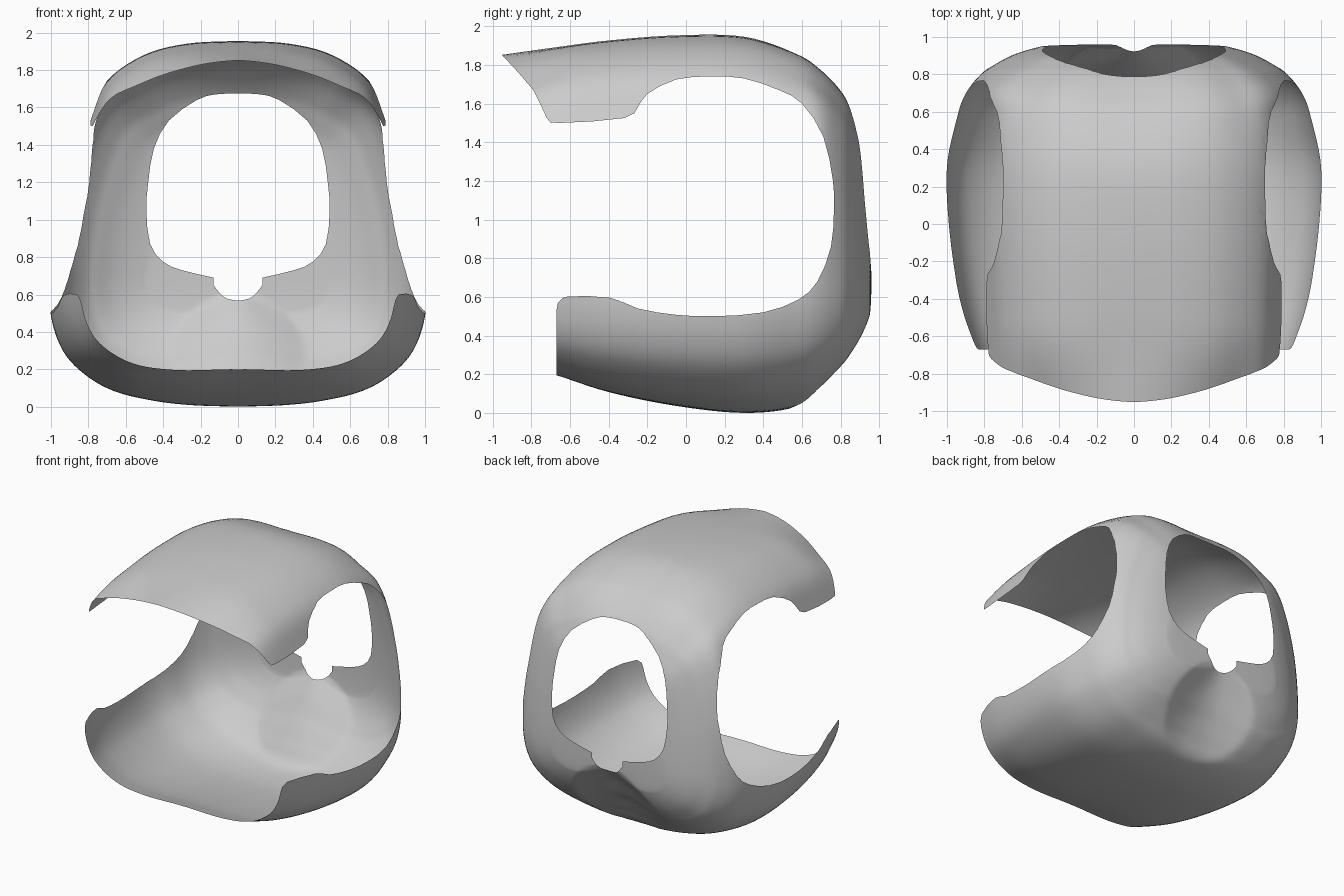
import bpy, bmesh, math
from mathutils import Vector

if "Cube" in bpy.data.objects:
    bpy.data.objects.remove(bpy.data.objects["Cube"])

def spline(keys, n):
    """Catmull-Rom samples through keys, n steps per span."""
    k = [Vector(p) for p in keys]
    k = [2 * k[0] - k[1]] + k + [2 * k[-1] - k[-2]]
    out = []
    for i in range(1, len(k) - 2):
        a, b, c, d = k[i - 1:i + 3]
        for s in range(n):
            t = s / n
            out.append(0.5 * (2 * b + (c - a) * t + (2 * a - 5 * b + 4 * c - d) * t * t
                              + (3 * b - a - 3 * c + d) * t ** 3))
    out.append(k[-2])
    return out

def inside(p, poly):
    hit = False
    for (ax, ay), (bx, by) in zip(poly, poly[1:] + poly[:1]):
        if (ay > p[1]) != (by > p[1]) and p[0] < ax + (p[1] - ay) * (bx - ax) / (by - ay):
            hit = not hit
    return hit

def cut_hole(bm, poly, axis, min_y):
    """Cut a polygon drawn in (axis, z) right through the sheet."""
    for a, b in zip(poly, poly[1:] + poly[:1]):
        lo = (min(a[0], b[0]) - .1, min(a[1], b[1]) - .1)
        hi = (max(a[0], b[0]) + .1, max(a[1], b[1]) + .1)
        geom = set()
        for f in bm.faces:
            c = f.calc_center_median()
            if c.y > min_y and lo[0] < c[axis] < hi[0] and lo[1] < c.z < hi[1]:
                geom.add(f)
                geom.update(f.edges)
                geom.update(f.verts)
        no, co = Vector(), Vector()
        no[axis], no.z = a[1] - b[1], b[0] - a[0]
        co[axis], co.z = a[0], a[1]
        if geom:
            bmesh.ops.bisect_plane(bm, geom=list(geom), dist=1e-5, plane_co=co,
                                   plane_no=no.normalized())
    dead = []
    for f in bm.faces:
        c = f.calc_center_median()
        if c.y > min_y and inside((c[axis], c.z), poly):
            dead.append(f)
    bmesh.ops.delete(bm, geom=dead, context='FACES')

# Half cross-section (x, z) through the widest part, bottom to top
section = [(0, 0), (.25, .008), (.45, .03), (.66, .08), (.82, .17), (.94, .3), (1.005, .5),
           (1, .75), (.95, 1.05), (.88, 1.3), (.795, 1.53), (.7, 1.74), (.5, 1.88),
           (.27, 1.94), (0, 1.955)]
ZC = .8
outline = spline(section, 5)

# Scale of the section along y: y, bottom, side, upper corner, shoulder, top
key_angles = [-90, -20, 42, 60, 90]
profile = [(-1, .62, .7, .94, .84, .905), (-.67, .75, .83, .975, .945, .945),
           (-.4, .865, .92, .99, .98, .975), (-.05, .955, .98, 1, 1, .998),
           (.3, 1, .995, 1, .993, .992), (.57, .96, .935, .98, .94, .915),
           (.7, .83, .885, .95, .875, .835), (.8, .67, .81, .845, .78, .745),
           (.85, .57, .74, .755, .71, .66), (.9, .43, .65, .64, .61, .53),
           (.94, .3, .53, .49, .42, .33), (.955, .22, .42, .33, .27, .2),
           (.963, .03, .03, .03, .03, .03)]

def blend(angle, f):
    for i in range(4):
        if angle <= key_angles[i + 1] or i == 3:
            t = (angle - key_angles[i]) / (key_angles[i + 1] - key_angles[i])
            t = min(1, max(0, t))
            t = t * t * (3 - 2 * t)
            return f[i] * (1 - t) + f[i + 1] * t

# Shell sheet, right half
bm = bmesh.new()
rows = []
for p in spline(profile, 6):
    row = []
    for q in outline:
        s = blend(math.degrees(math.atan2(q[1] - ZC, q[0])), p[1:])
        row.append(bm.verts.new((max(0, q[0] * s), p[0], ZC + (q[1] - ZC) * s)))
    rows.append(row)
for r0, r1 in zip(rows, rows[1:]):
    for i in range(len(r0) - 1):
        bm.faces.new((r0[i], r0[i + 1], r1[i + 1], r1[i]))

# Shallow round dish pressed into the lower back
n = Vector((0, .847, -.53)).normalized()
centre, radius = Vector((0, .79, .30)), .36
for v in bm.verts:
    to = v.co - centre
    r = (to - n * to.dot(n)).length / radius
    if r < 1 and to.dot(n) > -.3:
        v.co -= n * .06 * (1 - r * r)

# Front and side openings, drawn in (y, z)
side_edge = [(-.67, .53), (-.63, .6), (-.39, .595), (-.25, .54), (-.05, .507), (.15, .5),
             (.4, .52), (.58, .585), (.68, .68), (.75, .86), (.765, 1.05), (.76, 1.2),
             (.71, 1.43), (.6, 1.6), (.48, 1.67), (.3, 1.73), (.13, 1.74), (-.05, 1.725),
             (-.2, 1.65), (-.25, 1.58), (-.32, 1.525), (-.65, 1.5), (-.72, 1.525),
             (-.79, 1.67), (-.96, 1.86)]
cut_hole(bm, [Vector(p) for p in ((-1.3, 2.2), (-1.3, -.2), (-.67, -.2))]
         + spline(side_edge, 2), 1, -5)

# Back window with a round notch, drawn in (x, z)
window_edge = [(0, 1.675), (.12, 1.67), (.22, 1.64), (.37, 1.53), (.45, 1.38), (.48, 1.2),
               (.49, 1.05), (.47, .87), (.4, .775), (.3, .73), (.13, .69)]
notch_edge = [(.13, .65), (.1, .61), (.06, .578), (0, .567)]
cut_hole(bm, spline(window_edge, 2) + spline(notch_edge, 2)
         + [Vector((-.1, .567)), Vector((-.1, 1.675))], 0, .3)
bmesh.ops.remove_doubles(bm, verts=bm.verts, dist=1e-4)
bmesh.ops.recalc_face_normals(bm, faces=bm.faces)

mesh = bpy.data.meshes.new("pod_shell")
bm.to_mesh(mesh)
bm.free()
shell = bpy.data.objects.new("pod_shell", mesh)
bpy.context.collection.objects.link(shell)
mirror = shell.modifiers.new("mirror", 'MIRROR')
mirror.merge_threshold = .001
bpy.context.view_layer.objects.active = shell
shell.select_set(True)
bpy.ops.object.shade_smooth_by_angle(angle=math.radians(30))
